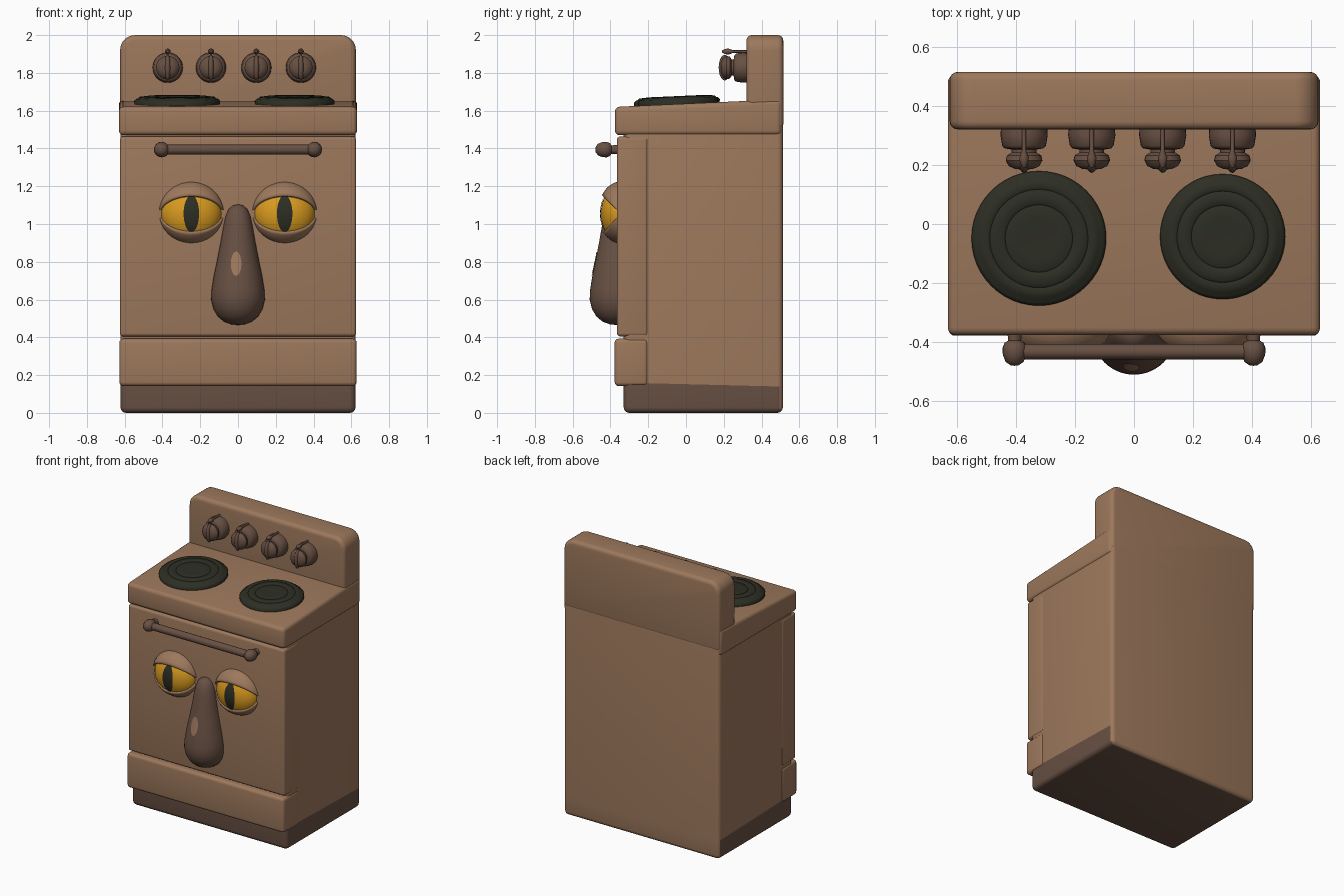
import bpy, bmesh, math
from mathutils import Matrix, Vector

if "Cube" in bpy.data.objects:
    bpy.data.objects.remove(bpy.data.objects["Cube"])


def material(name, rgb):
    m = bpy.data.materials.new(name)
    m.diffuse_color = (*rgb, 1)
    m.use_nodes = True
    m.node_tree.nodes["Principled BSDF"].inputs["Base Color"].default_value = m.diffuse_color
    return m


TAN = material("tan enamel", (0.335, 0.188, 0.107))
BROWN = material("dark brown", (0.138, 0.080, 0.056))
BLACK = material("burner black", (0.026, 0.027, 0.017))
YELLOW = material("eye yellow", (0.70, 0.33, 0.014))


def finish(name, bm, mats, matrix=None, angle=40):
    bmesh.ops.remove_doubles(bm, verts=bm.verts, dist=1e-5)
    if matrix:
        bm.transform(matrix)
    bmesh.ops.recalc_face_normals(bm, faces=bm.faces)
    me = bpy.data.meshes.new(name)
    bm.to_mesh(me)
    bm.free()
    ob = bpy.data.objects.new(name, me)
    bpy.context.collection.objects.link(ob)
    for m in mats:
        me.materials.append(m)
    bpy.ops.object.select_all(action='DESELECT')
    ob.select_set(True)
    bpy.context.view_layer.objects.active = ob
    bpy.ops.object.shade_smooth_by_angle(angle=math.radians(angle))
    return ob


def box(x, y0, y1, z0, z1, bevel, slope=0.0):
    """Rounded box, symmetric in x; slope raises the back of its top."""
    bm = bmesh.new()
    bmesh.ops.create_cube(bm, size=2)
    for v in bm.verts:
        top, back = v.co.z > 0, v.co.y > 0
        v.co = (v.co.x * x, y1 if back else y0,
                (z1 + (slope if back else 0)) if top else z0)
    bmesh.ops.bevel(bm, geom=bm.edges[:], offset=bevel, segments=4,
                    profile=0.5, affect='EDGES')
    return bm


def lathe(profile, n=40):
    """Spin (radius, height) points around z."""
    bm = bmesh.new()
    rings = [[bm.verts.new((r * math.cos(2 * math.pi * i / n),
                            r * math.sin(2 * math.pi * i / n), z))
              for i in range(n)] for r, z in profile]
    skin(bm, rings, True)
    return bm


def skin(bm, rings, closed):
    for a, b in zip(rings, rings[1:]):
        for i in range(len(a) if closed else len(a) - 1):
            j = (i + 1) % len(a)
            bm.faces.new((a[i], a[j], b[j], b[i]))
    bmesh.ops.remove_doubles(bm, verts=bm.verts, dist=1e-5)


def ellipse_plate(name, cx, cz, rx, rz, depth, mat):
    """Painted oval laid on a curved surface y = depth(x, z)."""
    bm = bmesh.new()
    rings = []
    for k in range(7):
        ring = []
        for i in range(32):
            t = 2 * math.pi * i / 32
            x, z = cx + rx * k / 6 * math.cos(t), cz + rz * k / 6 * math.sin(t)
            ring.append(bm.verts.new((x, depth(x, z) - 0.004, z)))
        rings.append(ring)
    skin(bm, rings, True)
    return finish(name, bm, [mat])


# Cabinet with dark plinth on the front, sides and underside
bm = box(0.622, -0.33, 0.513, 0, 1.6, 0.03)
bmesh.ops.bisect_plane(bm, geom=bm.verts[:] + bm.edges[:] + bm.faces[:],
                       plane_co=(0, 0, 0.152), plane_no=(0, 0.025, 1))
bm.normal_update()
for f in bm.faces:
    c = f.calc_center_median()
    f.material_index = int(c.z + 0.025 * c.y < 0.152 and f.normal.y < 0.5)
finish("cabinet", bm, [TAN, BROWN])

# Drawer, door and sloping cooktop
finish("drawer", box(0.628, -0.378, -0.2, 0.142, 0.393, 0.022), [TAN])
finish("door", box(0.626, -0.366, -0.2, 0.405, 1.463, 0.018), [TAN])
finish("cooktop", box(0.63, -0.376, 0.505, 1.47, 1.62, 0.025, 0.04), [TAN])

# Backsplash: wide corner radius, then softened rims
bm = bmesh.new()
bmesh.ops.create_cube(bm, size=2)
for v in bm.verts:
    v.co = (v.co.x * 0.624, 0.515 if v.co.y > 0 else 0.32, 2.0 if v.co.z > 0 else 1.5)
corners = [e for e in bm.edges if all(v.co.z > 1.9 for v in e.verts)
           and abs(e.verts[0].co.y - e.verts[1].co.y) > 0.1]
bmesh.ops.bevel(bm, geom=corners, offset=0.08, segments=8, profile=0.5, affect='EDGES')
bm.normal_update()
rims = [e for e in bm.edges if e.calc_face_angle(0) > 1.0]
bmesh.ops.bevel(bm, geom=rims, offset=0.028, segments=4, profile=0.5, affect='EDGES')
finish("backsplash", bm, [TAN])

# Burners: domed discs with concentric ridges
PLATE = [(0, 0.036), (0.3, 0.036), (0.47, 0.038), (0.5, 0.034), (0.53, 0.039),
         (0.7, 0.039), (0.73, 0.033), (0.76, 0.037), (0.88, 0.034),
         (0.91, 0.026), (0.95, 0.024), (1, 0.014), (0.99, -0.01), (0, -0.01)]
for name, x, y, r in (("burner_left", -0.322, -0.048, 0.228),
                      ("burner_right", 0.3, -0.042, 0.212)):
    m = Matrix.Translation((x, y, 1.638)) @ Matrix.Rotation(0.045, 4, 'X')
    finish(name, lathe([(a * r, z) for a, z in PLATE], 48), [BLACK], m, 60)

# Knobs: collar, domed cap, upright grip and a thin pointer above
TO_FRONT = Matrix.Rotation(math.pi / 2, 4, 'X')   # z axis -> -y
KNOB = [(0, -0.01), (0.078, -0.01), (0.08, 0.02), (0.074, 0.055), (0.066, 0.064),
        (0.042, 0.068), (0.042, 0.078), (0.058, 0.088), (0.062, 0.105),
        (0.052, 0.124), (0.03, 0.134), (0, 0.136)]
for i, x in enumerate((-0.372, -0.143, 0.097, 0.333)):
    at = Matrix.Translation((x, 0.32, 1.828))
    finish(f"knob_{i + 1}", lathe(KNOB, 28), [BROWN], at @ TO_FRONT)
    bm = bmesh.new()
    bmesh.ops.create_uvsphere(bm, u_segments=16, v_segments=10, radius=1)
    finish(f"knob_grip_{i + 1}", bm, [BROWN],
           at @ Matrix.Translation((0, -0.115, 0)) @ Matrix.Diagonal((0.018, 0.032, 0.068, 1)))
    pointer = [(0, -0.01), (0.007, -0.01), (0.007, 0.07), (0.016, 0.095),
               (0.014, 0.112), (0.006, 0.128), (0, 0.13)]
    finish(f"knob_pointer_{i + 1}", lathe(pointer, 12), [BROWN],
           at @ Matrix.Translation((0, 0, 0.085)) @ TO_FRONT)

# Door handle: bar, ball ends and posts
bar = [(0, -0.4), (0.026, -0.4), (0.026, 0.4), (0, 0.4)]
finish("handle_bar", lathe(bar, 20), [BROWN],
       Matrix.Translation((0, -0.432, 1.394)) @ Matrix.Rotation(math.pi / 2, 4, 'Y'))
post = [(0, -0.02), (0.026, -0.02), (0.022, 0.03), (0.034, 0.037), (0.041, 0.055),
        (0.04, 0.078), (0.03, 0.102), (0.014, 0.113), (0, 0.115)]
for side, s in (("left", -1), ("right", 1)):
    finish(f"handle_end_{side}", lathe(post, 20), [BROWN],
           Matrix.Translation((s * 0.404, -0.365, 1.394)) @ TO_FRONT)

# Eyes: eyeball, slit pupil and two lids hinged at the eye corners
EYE_Z, EYE_Y = 1.055, -0.345
BALL = Vector((0.162, 0.106, 0.152))


def eyelid(name, cx, a0, a1, scale):
    bm = bmesh.new()
    rings = []
    for i in range(13):
        a = math.radians(a0 + (a1 - a0) * i / 12)
        rings.append([bm.verts.new((
            cx + scale[0] * math.cos(math.pi * k / 24),
            EYE_Y - scale[1] * math.sin(math.pi * k / 24) * math.cos(a),
            EYE_Z + scale[2] * math.sin(math.pi * k / 24) * math.sin(a)))
            for k in range(25)])
    skin(bm, rings, False)
    ob = finish(name, bm, [TAN])
    mod = ob.modifiers.new("thickness", 'SOLIDIFY')
    mod.thickness = 0.016
    mod.offset = 0


for side, s in (("left", -1), ("right", 1)):
    cx = s * 0.247
    bm = bmesh.new()
    bmesh.ops.create_uvsphere(bm, u_segments=32, v_segments=20, radius=1)
    finish(f"eyeball_{side}", bm, [YELLOW],
           Matrix.Translation((cx, EYE_Y, EYE_Z)) @ Matrix.Diagonal((*BALL, 1)))

    def eye_depth(x, z, cx=cx):
        q = 1 - ((x - cx) / BALL.x) ** 2 - ((z - EYE_Z) / BALL.z) ** 2
        return EYE_Y - BALL.y * math.sqrt(max(q, 0))

    ellipse_plate(f"pupil_{side}", cx, EYE_Z, 0.041, 0.098, eye_depth, BLACK)
    eyelid(f"upper_lid_{side}", cx, 35, 130, (0.166, 0.114, 0.162))
    eyelid(f"lower_lid_{side}", cx, -39, -130, (0.164, 0.110, 0.150))

# Nose: teardrop with a small highlight spot
NOSE = [(0, 0.465), (0.035, 0.469), (0.072, 0.482), (0.106, 0.51), (0.13, 0.55),
        (0.142, 0.6), (0.14, 0.65), (0.127, 0.73), (0.108, 0.82), (0.091, 0.91),
        (0.077, 0.99), (0.066, 1.04), (0.05, 1.078), (0.027, 1.098), (0, 1.104)]
NOSE_Y = -0.368
finish("nose", lathe(NOSE, 40), [BROWN], Matrix.Translation((0, NOSE_Y, 0)))


def nose_depth(x, z):
    for (r0, z0), (r1, z1) in zip(NOSE, NOSE[1:]):
        if z0 <= z <= z1:
            r = r0 + (r1 - r0) * (z - z0) / (z1 - z0)
            return NOSE_Y - math.sqrt(max(r * r - x * x, 0))
    return NOSE_Y


ellipse_plate("nose_highlight", -0.01, 0.79, 0.028, 0.064, nose_depth, TAN)
